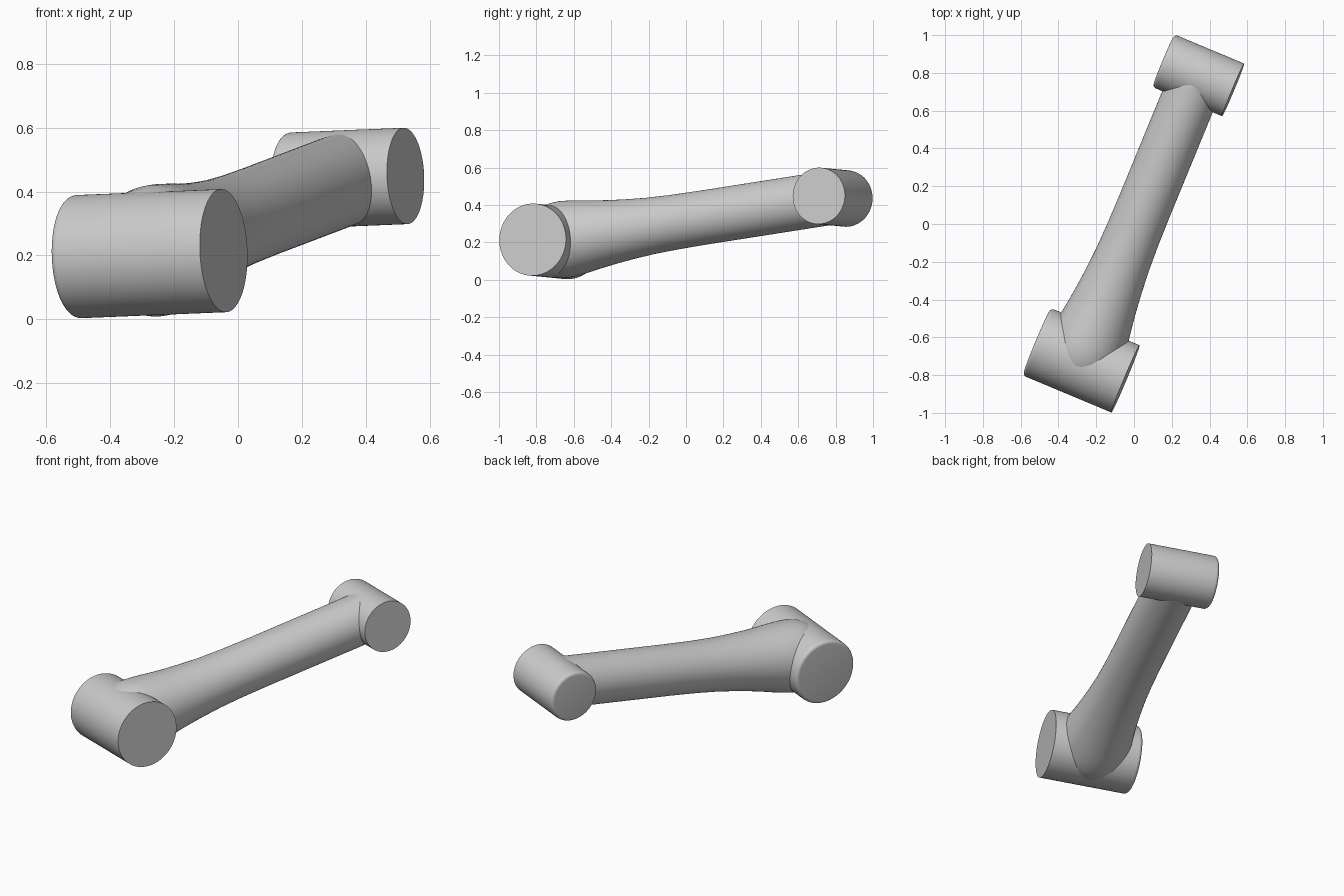
import bpy
import bmesh
import math
from mathutils import Vector

cube = bpy.data.objects.get("Cube")
if cube:
    bpy.data.objects.remove(cube)

grey = bpy.data.materials.new("light_grey")
grey.use_nodes = True
colour = (0.6, 0.6, 0.6, 1)
grey.diffuse_color = colour
grey.node_tree.nodes["Principled BSDF"].inputs["Base Color"].default_value = colour


def lathe(name, origin, direction, profile, segments=96):
    """Revolve (distance, radius) pairs about an axis and close both ends."""
    bm = bmesh.new()
    rings = []
    for distance, radius in profile:
        ring = []
        for i in range(segments):
            a = math.tau * i / segments
            ring.append(bm.verts.new((radius * math.cos(a), radius * math.sin(a), distance)))
        rings.append(ring)
    for low, high in zip(rings, rings[1:]):
        for i in range(segments):
            j = (i + 1) % segments
            bm.faces.new((low[i], low[j], high[j], high[i]))
    bm.faces.new(rings[0][::-1])
    bm.faces.new(rings[-1])
    mesh = bpy.data.meshes.new(name)
    bm.to_mesh(mesh)
    bm.free()
    obj = bpy.data.objects.new(name, mesh)
    bpy.context.collection.objects.link(obj)
    obj.location = origin
    obj.rotation_mode = 'QUATERNION'
    obj.rotation_quaternion = Vector(direction).to_track_quat('Z', 'Y')
    mesh.materials.append(grey)
    bpy.ops.object.select_all(action='DESELECT')
    obj.select_set(True)
    bpy.context.view_layer.objects.active = obj
    bpy.ops.object.shade_smooth_by_angle(angle=math.radians(30))
    return obj


def joint_profile(length, radius, fillet):
    """Plain cylinder with a sharp first end and a rounded far end."""
    points = [(0, radius)]
    for k in range(7):
        a = math.pi / 2 * k / 6
        points.append((length - fillet + fillet * math.sin(a),
                       radius - fillet + fillet * math.cos(a)))
    return points


# Joint housings, both lying across the arm
joint_axis = Vector((-0.92, 0.385, -0.038)).normalized()
base_face = Vector((-0.045, -0.82, 0.215))
tip_face = Vector((0.525, 0.71, 0.449))
base_length, tip_length = 0.51, 0.40
lathe("base_joint", base_face, joint_axis, joint_profile(base_length, 0.193, 0.02))
lathe("tip_joint", tip_face, joint_axis, joint_profile(tip_length, 0.151, 0.02))

# Arm tube, flared where it meets the base joint
start = base_face + joint_axis * base_length / 2
end = tip_face + joint_axis * tip_length / 2
arm = end - start
flare = [(-0.06, 0.17), (-0.02, 0.19), (0.03, 0.203), (0.08, 0.206), (0.13, 0.202),
         (0.2, 0.193), (0.28, 0.181), (0.36, 0.171), (0.46, 0.161), (0.58, 0.152),
         (0.72, 0.147), (0.9, 0.145), (arm.length, 0.145)]
lathe("arm_tube", start, arm, flare)
